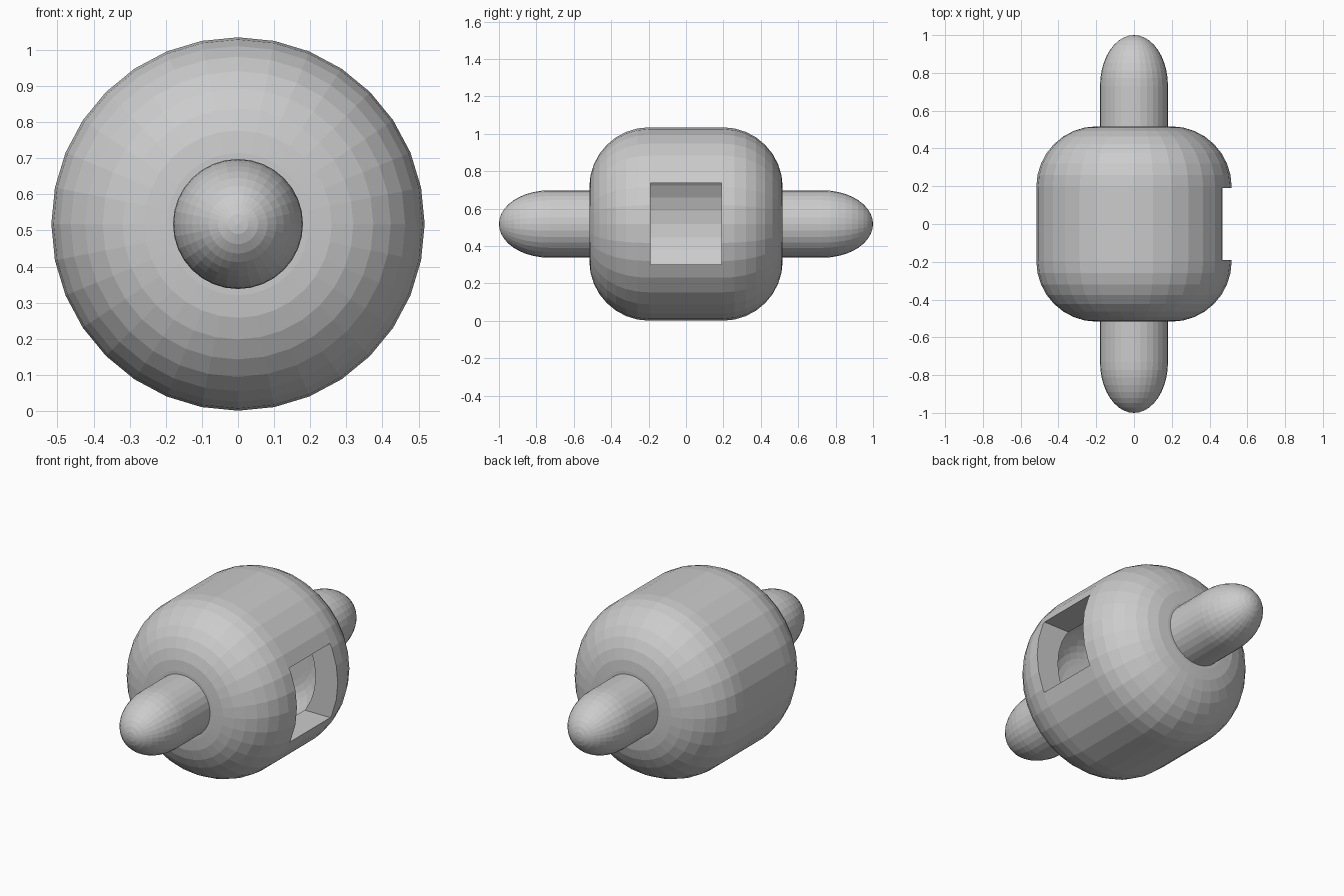
import bpy, bmesh
from math import sin, cos, pi, radians
from mathutils import Vector

if "Cube" in bpy.data.objects:
    bpy.data.objects.remove(bpy.data.objects["Cube"])

CZ = 0.518      # height of the axle line
R = 0.517       # barrel radius and half length
WALL = 0.145    # shell thickness
SIDES = 32


def lathe(name, profile):
    """Revolve (radius, y) points round the y axis at height CZ."""
    bm = bmesh.new()
    vs = [bm.verts.new((0, y, r)) for r, y in profile]
    es = [bm.edges.new(p) for p in zip(vs, vs[1:])]
    bmesh.ops.spin(bm, geom=vs + es, cent=(0, 0, 0), axis=(0, 1, 0),
                   angle=2 * pi, steps=SIDES, use_merge=False)
    bmesh.ops.remove_doubles(bm, verts=bm.verts[:], dist=1e-4)
    bmesh.ops.recalc_face_normals(bm, faces=bm.faces[:])
    bmesh.ops.translate(bm, verts=bm.verts[:], vec=Vector((0, 0, CZ)))
    me = bpy.data.meshes.new(name)
    bm.to_mesh(me)
    bm.free()
    ob = bpy.data.objects.new(name, me)
    bpy.context.collection.objects.link(ob)
    return ob


def rounded_drum(radius, fillet, steps=8):
    """Half-profile of a cylinder with rounded ends, as long as it is wide."""
    c = radius - fillet
    half = [(c + fillet * sin(i * pi / 2 / steps), c + fillet * cos(i * pi / 2 / steps))
            for i in range(steps + 1)]
    pts = [(0, radius)] + half
    return pts + [(r, -y) for r, y in reversed(pts)]


def cut(target, cutter):
    mod = target.modifiers.new("cut", 'BOOLEAN')
    mod.operation = 'DIFFERENCE'
    mod.solver = 'EXACT'
    mod.object = cutter
    bpy.context.view_layer.objects.active = target
    bpy.ops.object.modifier_apply(modifier=mod.name)
    bpy.data.objects.remove(cutter)


# Hollow barrel with a window on the right side
barrel = lathe("barrel", rounded_drum(R, 0.32))
cut(barrel, lathe("cavity_cutter", rounded_drum(R - WALL, 0.32 - WALL)))
bpy.ops.mesh.primitive_cube_add(size=1, location=(0.45, 0, CZ + 0.002))
window = bpy.context.object
window.name = "window_cutter"
window.scale = (0.5, 0.38, 0.436)
bpy.context.view_layer.update()
cut(barrel, window)

# Axle stubs with long domed tips
for side, label in ((-1, "front"), (1, "back")):
    n = 10
    dome = [(0.18 * cos(i * pi / 2 / n), 0.73 + 0.27 * sin(i * pi / 2 / n)) for i in range(n)]
    prof = [(0, 0.45), (0.18, 0.45)] + dome + [(0, 1.0)]
    lathe(label + "_axle", [(r, side * y) for r, y in prof])
